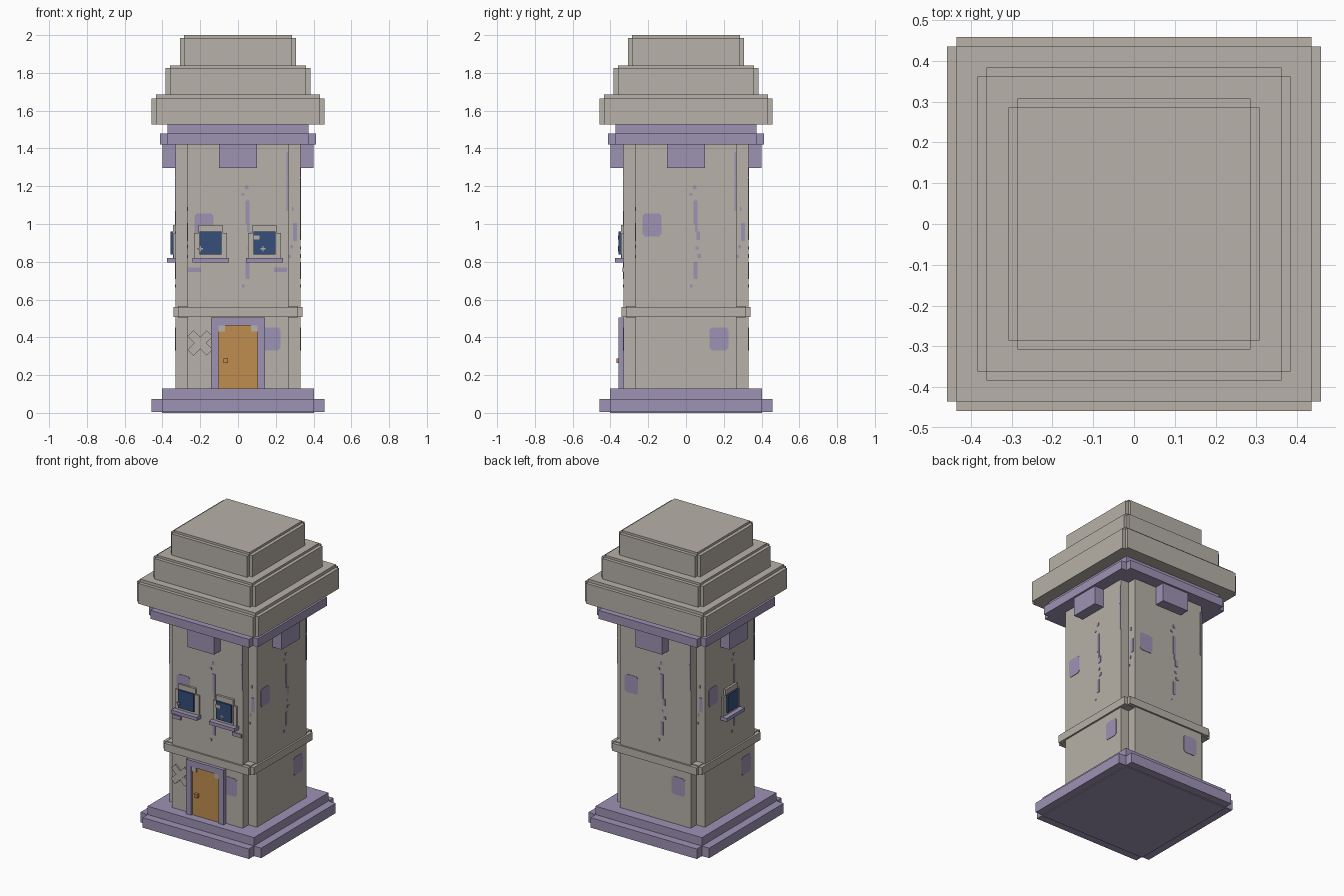
import bpy, bmesh, math
from mathutils import Matrix

if "Cube" in bpy.data.objects:
    bpy.data.objects.remove(bpy.data.objects["Cube"])


def material(name, rgb):
    m = bpy.data.materials.new(name)
    lin = [((c / 255 + 0.055) / 1.055) ** 2.4 for c in rgb]
    m.diffuse_color = (*lin, 1)
    m.use_nodes = True
    m.node_tree.nodes["Principled BSDF"].inputs["Base Color"].default_value = m.diffuse_color
    return m


STONE = material("warm_stone", (183, 177, 168))
PURPLE = material("purple_stone", (157, 147, 180))
WOOD = material("orange_wood", (190, 141, 78))
GLASS = material("blue_glass", (54, 79, 122))


def finish(name, bm, mat):
    bmesh.ops.recalc_face_normals(bm, faces=bm.faces)
    me = bpy.data.meshes.new(name)
    bm.to_mesh(me)
    bm.free()
    me.materials.append(mat)
    ob = bpy.data.objects.new(name, me)
    bpy.context.collection.objects.link(ob)
    return ob


def add_box(bm, x0, x1, y0, y1, z0, z1, turn=0, tilt=0):
    """Box from its limits; tilt spins it in the wall plane, turn picks the wall."""
    c = ((x0 + x1) / 2, (y0 + y1) / 2, (z0 + z1) / 2)
    m = (Matrix.Rotation(math.pi / 2 * turn, 4, 'Z') @ Matrix.Translation(c)
         @ Matrix.Rotation(tilt, 4, 'Y') @ Matrix.Diagonal((x1 - x0, y1 - y0, z1 - z0, 1)))
    bmesh.ops.create_cube(bm, size=1, matrix=m)


def box(name, mat, *args, **kw):
    bm = bmesh.new()
    add_box(bm, *args, **kw)
    return finish(name, bm, mat)


def notched_block(name, mat, outer, inner, z0, z1):
    """Square block with a square notch cut from each vertical corner."""
    bm = bmesh.new()
    quarter = [(inner, -outer), (inner, -inner), (outer, -inner)]
    pts = []
    for k in range(4):
        for x, y in quarter:
            for _ in range(k):
                x, y = -y, x
            pts.append((x, y))
    face = bm.faces.new([bm.verts.new((x, y, z0)) for x, y in pts])
    ext = bmesh.ops.extrude_face_region(bm, geom=[face], use_keep_orig=True)
    top = [v for v in ext["geom"] if isinstance(v, bmesh.types.BMVert)]
    bmesh.ops.translate(bm, verts=top, vec=(0, 0, z1 - z0))
    return finish(name, bm, mat)


def square(name, mat, h, z0, z1):
    return box(name, mat, -h, h, -h, h, z0, z1)


# Plinth
notched_block("plinth_lower", PURPLE, 0.457, 0.402, 0.005, 0.073)
square("plinth_upper", PURPLE, 0.402, 0, 0.13)

# Tower shaft and the band around it
notched_block("tower_shaft", STONE, 0.33, 0.267, 0.13, 1.425)
notched_block("wall_band", STONE, 0.342, 0.318, 0.508, 0.56)
square("wall_band_core", STONE, 0.318, 0.504, 0.565)

# Collar under the roof
notched_block("collar_lower", PURPLE, 0.413, 0.373, 1.422, 1.48)
square("collar_upper", PURPLE, 0.373, 1.48, 1.526)

# Stepped roof with a small lip on each tier
for i, (h, z0, z1, z2) in enumerate([(0.458, 1.526, 1.665, 1.685),
                                     (0.384, 1.685, 1.825, 1.84),
                                     (0.308, 1.84, 1.985, 2.0)]):
    notched_block(f"roof_tier_{i + 1}", STONE, h, h - 0.023, z0, z1)
    square(f"roof_tier_top_{i + 1}", STONE, h - 0.023, z1, z2)

# Worn patches and broken cracks: u0, u1, z0, z1 on a wall
CRACKS = [(.040, .060, 1.00, 1.125), (.038, .055, 1.185, 1.205), (.018, .034, 1.15, 1.165),
          (.055, .075, .915, .96), (.048, .060, .96, 1.0), (.050, .066, .865, .88),
          (.060, .080, .82, .84), (.040, .060, .71, .80), (.020, .034, .665, .68),
          (.256, .267, 1.15, 1.245), (.258, .267, 1.07, 1.15), (.258, .267, 1.25, 1.38),
          (.285, .295, 1.07, 1.09), (.290, .312, .91, 1.005), (.278, .290, .87, .89),
          (.268, .280, .82, .835)]

for k, side in enumerate(["front", "right", "back", "left"]):
    # Corbels
    box(f"corbel_{side}", PURPLE, -0.1, 0.1, -0.4, -0.32, 1.297, 1.424, turn=k)
    bm = bmesh.new()
    for u, z in [(-0.18, 0.995), (0.175, 0.392)]:
        # Patch with clipped corners, built as an octagon plate
        w, h, c = 0.05, 0.061, 0.013
        ring = [(w - c, -h), (w, c - h), (w, h - c), (w - c, h),
                (c - w, h), (-w, h - c), (-w, c - h), (c - w, -h)]
        vs = [bm.verts.new((u + a, -0.333, z + b)) for a, b in ring]
        f = bm.faces.new(vs)
        e = bmesh.ops.extrude_face_region(bm, geom=[f], use_keep_orig=True)
        bmesh.ops.translate(bm, vec=(0, 0.005, 0),
                            verts=[v for v in e["geom"] if isinstance(v, bmesh.types.BMVert)])
    bmesh.ops.rotate(bm, verts=bm.verts, matrix=Matrix.Rotation(math.pi / 2 * k, 3, 'Z'))
    for u0, u1, z0, z1 in CRACKS:
        y = -0.33 if u1 < 0.268 else -0.267
        add_box(bm, u0, u1, y - 0.003, y + 0.002, z0, z1, turn=k)
    finish(f"wall_wear_{side}", bm, PURPLE)


# Windows: frame, lintel, glass and sill
def window(name, u, k=0):
    bm = bmesh.new()
    add_box(bm, u - 0.088, u + 0.088, -0.342, -0.325, 0.82, 0.953, turn=k)
    add_box(bm, u - 0.064, u + 0.064, -0.345, -0.325, 0.82, 0.995, turn=k)
    finish(name + "_frame", bm, STONE)
    box(name + "_glass", GLASS, u - 0.058, u + 0.058, -0.357, -0.335, 0.838, 0.96, turn=k)
    box(name + "_sill", PURPLE, u - 0.097, u + 0.097, -0.376, -0.325, 0.797, 0.82, turn=k)


window("left_window", -0.145)
window("right_window", 0.14)
window("side_window", 0, 3)

# Glints on the glass
bm = bmesh.new()
add_box(bm, 0.083, 0.115, -0.36, -0.355, 0.918, 0.94)
for u in (-0.2, 0.132):
    add_box(bm, u - 0.014, u + 0.014, -0.36, -0.355, 0.866, 0.872)
    add_box(bm, u - 0.003, u + 0.003, -0.3605, -0.355, 0.855, 0.883)
finish("window_glints", bm, STONE)

# Stains below the front windows
for name, u0, u1 in [("left", -0.264, -0.197), ("right", 0.19, 0.26)]:
    box(f"stain_{name}", PURPLE, u0, u1, -0.337, -0.328, 0.745, 0.77)

# Door with surround, corner plates and knob
bm = bmesh.new()
add_box(bm, -0.142, -0.104, -0.357, -0.325, 0.13, 0.504)
add_box(bm, 0.104, 0.142, -0.357, -0.325, 0.13, 0.504)
add_box(bm, -0.104, 0.104, -0.357, -0.325, 0.462, 0.504)
finish("door_surround", bm, PURPLE)
box("door", WOOD, -0.104, 0.104, -0.345, -0.325, 0.13, 0.462)
for name, u in [("left", -0.087), ("right", 0.085)]:
    box(f"door_corner_{name}", STONE, u - 0.017, u + 0.017, -0.351, -0.343, 0.43, 0.462)
box("door_knob", WOOD, -0.077, -0.053, -0.367, -0.343, 0.263, 0.287)

# Crossed boards beside the door
for i, a in enumerate((1, -1)):
    d = 0.341 + 0.004 * i
    box(f"crossed_board_{i + 1}", STONE, -0.272, -0.128, -d, -0.325, 0.348, 0.392,
        tilt=a * math.pi / 4)
